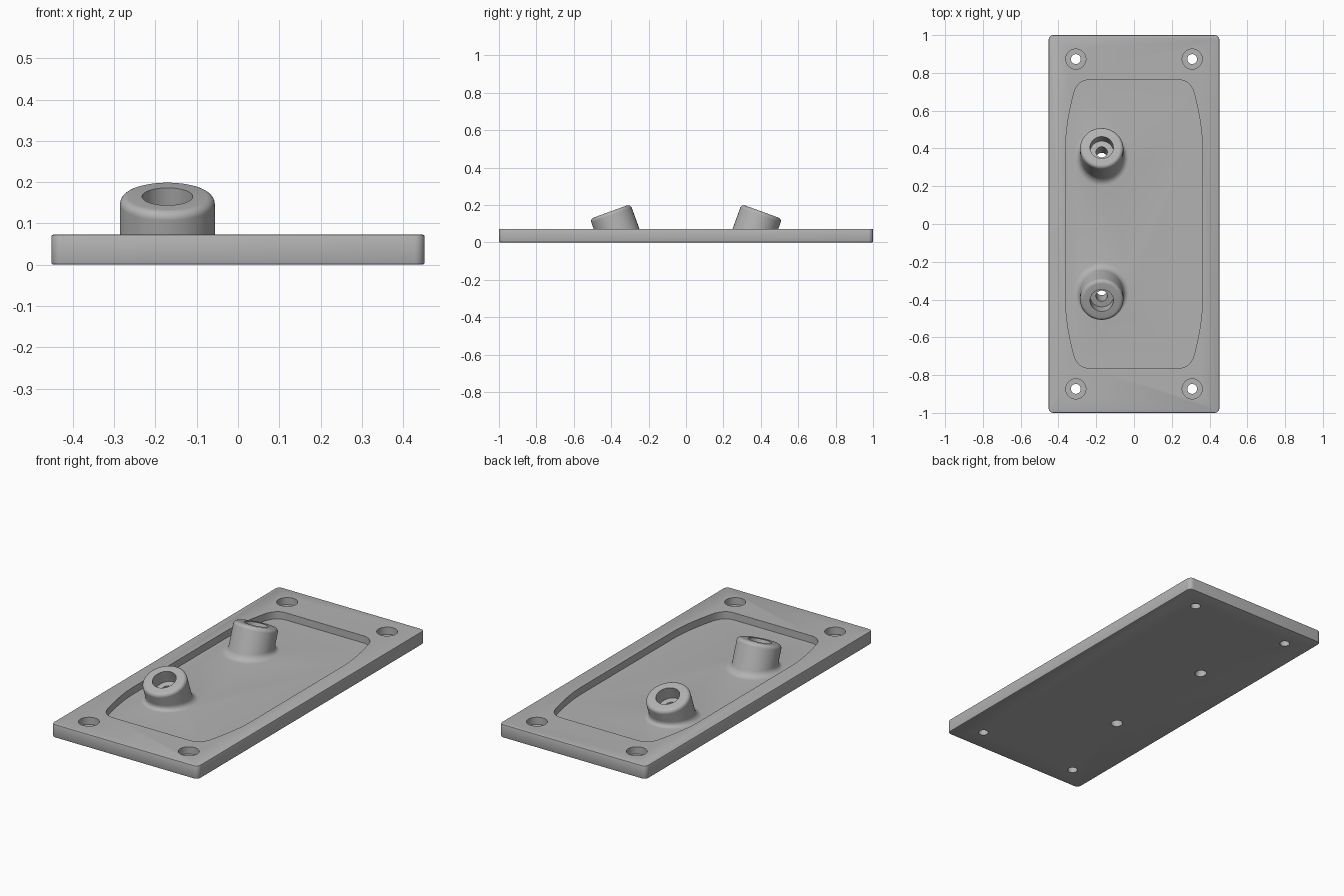
import bpy, bmesh, math
from mathutils import Vector, Matrix

if "Cube" in bpy.data.objects:
    bpy.data.objects.remove(bpy.data.objects["Cube"], do_unlink=True)

THICK, FLOOR = 0.073, 0.033
TILT = math.radians(20)
BOSS_X, BOSS_Y, BOSS_Z, BOSS_R = -0.171, 0.405, 0.165, 0.115
SEG = 64

grey = bpy.data.materials.new("Plain grey")
grey.use_nodes = True
grey.diffuse_color = (0.45, 0.45, 0.45, 1)
grey.node_tree.nodes["Principled BSDF"].inputs["Base Color"].default_value = (0.45, 0.45, 0.45, 1)


def make_object(name, bm):
    bmesh.ops.recalc_face_normals(bm, faces=bm.faces)
    mesh = bpy.data.meshes.new(name)
    bm.to_mesh(mesh)
    bm.free()
    mesh.materials.append(grey)
    obj = bpy.data.objects.new(name, mesh)
    bpy.context.collection.objects.link(obj)
    return obj


def combine(target, tool, operation):
    mod = target.modifiers.new(tool.name, "BOOLEAN")
    mod.operation, mod.solver, mod.object = operation, "EXACT", tool
    bpy.context.view_layer.objects.active = target
    bpy.ops.object.modifier_apply(modifier=mod.name)
    bpy.data.objects.remove(tool, do_unlink=True)


def cylinder(name, radius, bottom, top):
    bottom, top = Vector(bottom), Vector(top)
    axis = top - bottom
    place = Matrix.Translation((bottom + top) / 2) @ axis.to_track_quat("Z", "Y").to_matrix().to_4x4()
    bm = bmesh.new()
    bmesh.ops.create_cone(bm, cap_ends=True, segments=SEG, radius1=radius,
                          radius2=radius, depth=axis.length, matrix=place)
    return make_object(name, bm)


def curve(a, b, c, steps=10):
    a, b, c = Vector(a), Vector(b), Vector(c)
    return [a * (1 - t) ** 2 + b * 2 * t * (1 - t) + c * t * t
            for t in (i / steps for i in range(steps + 1))]


# Base plate with rounded corners and softened rims
bm = bmesh.new()
bmesh.ops.create_cube(bm, size=1, matrix=Matrix.Translation((0, 0, THICK / 2))
                      @ Matrix.Diagonal((0.904, 2, THICK, 1)))
upright = [e for e in bm.edges if abs(e.verts[0].co.z - e.verts[1].co.z) > 0.01]
bmesh.ops.bevel(bm, geom=upright, offset=0.025, segments=6, profile=0.5, affect="EDGES")
rims = [e for e in bm.edges if abs(e.verts[0].co.z - e.verts[1].co.z) < 0.001]
bmesh.ops.bevel(bm, geom=rims, offset=0.005, segments=2, profile=0.5, affect="EDGES")
plate = make_object("mounting_plate", bm)

# Shallow pocket with tapered ends
quarter = curve((0.362, 0.40), (0.362, 0.52), (0.322, 0.68))
quarter += curve((0.322, 0.68), (0.304, 0.763), (0.235, 0.763))[1:]
half = quarter + [Vector((-p.x, p.y)) for p in reversed(quarter)]
outline = half + [-p for p in half]
bm = bmesh.new()
base = bm.faces.new([bm.verts.new((p.x, p.y, FLOOR)) for p in outline])
raised = bmesh.ops.extrude_face_region(bm, geom=[base])["geom"]
bmesh.ops.translate(bm, vec=(0, 0, 0.1), verts=[v for v in raised if isinstance(v, bmesh.types.BMVert)])
combine(plate, make_object("pocket_cutter", bm), "DIFFERENCE")


# Tilted boss: flared foot, slanted barrel and rounded lip
def boss(name, side):
    flare, lip, steps = 0.03, 0.02, 6
    angles = [2 * math.pi * i / SEG for i in range(SEG)]
    rings = []

    def foot(z, out):
        y = BOSS_Y + (z - BOSS_Z) * math.tan(TILT)
        rings.append([(BOSS_X + (BOSS_R + out) * math.cos(a),
                       y + (BOSS_R / math.cos(TILT) + out) * math.sin(a), z) for a in angles])

    def collar(drop, radius):
        y, z = BOSS_Y - drop * math.sin(TILT), BOSS_Z - drop * math.cos(TILT)
        rings.append([(BOSS_X + radius * math.cos(a), y + radius * math.sin(a) * math.cos(TILT),
                       z - radius * math.sin(a) * math.sin(TILT)) for a in angles])

    foot(FLOOR - 0.01, flare)
    for i in range(steps + 1):
        a = math.pi / 2 * i / steps
        foot(FLOOR + flare * (1 - math.cos(a)), flare * (1 - math.sin(a)))
    for i in range(steps + 1):
        a = math.pi / 2 * i / steps
        collar(lip * (1 - math.sin(a)), BOSS_R - lip * (1 - math.cos(a)))

    bm = bmesh.new()
    loops = [[bm.verts.new((x, side * y, z)) for x, y, z in ring] for ring in rings]
    for low, high in zip(loops, loops[1:]):
        for i in range(SEG):
            j = (i + 1) % SEG
            bm.faces.new((low[i], low[j], high[j], high[i]))
    bm.faces.new(loops[0])
    bm.faces.new(loops[-1])
    return make_object(name, bm)


for side, label in ((-1, "front"), (1, "back")):
    combine(plate, boss(label + "_boss", side), "UNION")
    axis = Vector((0, side * math.sin(TILT), math.cos(TILT)))
    top = Vector((BOSS_X, side * BOSS_Y, BOSS_Z))
    combine(plate, cylinder("boss_bore", 0.0615, top - axis * 0.07, top + axis * 0.1), "DIFFERENCE")
    combine(plate, cylinder("boss_hole", 0.03, top - axis * 0.25, top), "DIFFERENCE")

# Counterbored screw holes in the corners
for x in (-0.308, 0.308):
    for y in (-0.873, 0.873):
        combine(plate, cylinder("screw_bore", 0.053, (x, y, FLOOR), (x, y, 0.2)), "DIFFERENCE")
        combine(plate, cylinder("screw_hole", 0.026, (x, y, -0.1), (x, y, 0.2)), "DIFFERENCE")

plate.select_set(True)
bpy.context.view_layer.objects.active = plate
bpy.ops.object.shade_smooth_by_angle(angle=math.radians(30))
